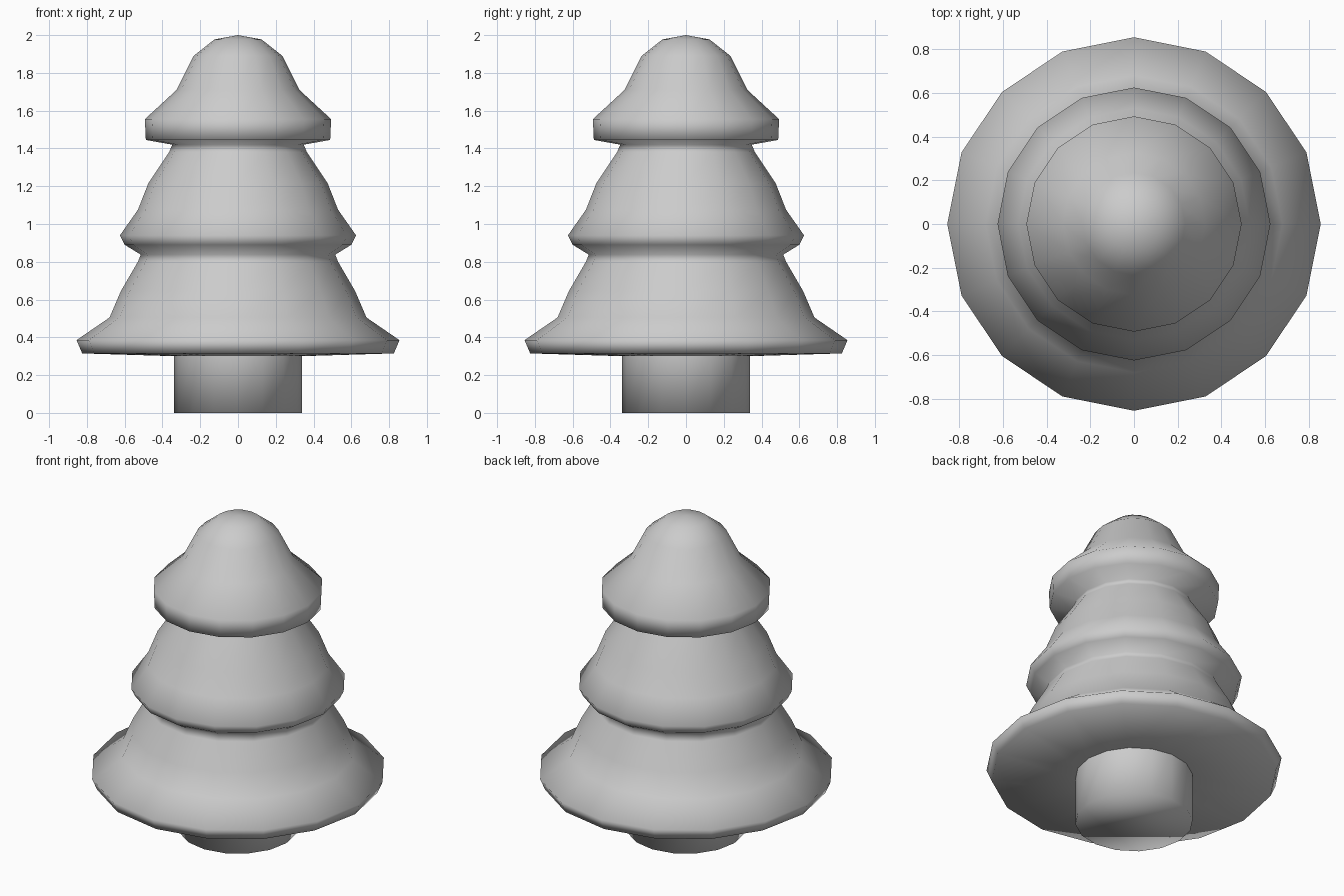
import bpy
import bmesh
from math import cos, sin, tau

SIDES = 16

cube = bpy.data.objects.get("Cube")
if cube:
    bpy.data.objects.remove(cube, do_unlink=True)

# One plain grey for everything
grey = bpy.data.materials.new("plain grey")
grey.use_nodes = True
colour = (0.6, 0.6, 0.6, 1)
grey.diffuse_color = colour
grey.node_tree.nodes["Principled BSDF"].inputs["Base Color"].default_value = colour


def lathe(name, profile, cap_start=False, cap_end=False):
    """Turn a (radius, height) profile, listed bottom to top, around z."""
    bm = bmesh.new()
    rings = []
    for r, z in profile:
        if r == 0:
            rings.append([bm.verts.new((0, 0, z))] * SIDES)
        else:
            rings.append([bm.verts.new((r * cos(tau * i / SIDES), r * sin(tau * i / SIDES), z))
                          for i in range(SIDES)])
    for low, high in zip(rings, rings[1:]):
        for i in range(SIDES):
            j = (i + 1) % SIDES
            corners = dict.fromkeys((low[i], low[j], high[j], high[i]))
            bm.faces.new(list(corners))
    if cap_start:
        bm.faces.new(rings[0][::-1])
    if cap_end:
        bm.faces.new(rings[-1])
    for face in bm.faces:
        face.smooth = True
    bmesh.ops.recalc_face_normals(bm, faces=bm.faces)
    mesh = bpy.data.meshes.new(name)
    bm.to_mesh(mesh)
    bm.free()
    mesh.materials.append(grey)
    obj = bpy.data.objects.new(name, mesh)
    bpy.context.collection.objects.link(obj)
    return obj


# Trunk, reaching just inside the lowest tier
lathe("trunk", [(0.34, 0), (0.34, 0.32)], cap_start=True)

# Three flared tiers, joined in one turned outline
lower_tier = [(0.33, 0.30), (0.825, 0.315), (0.855, 0.385), (0.68, 0.505), (0.62, 0.645), (0.53, 0.80)]
middle_tier = [(0.515, 0.838), (0.60, 0.89), (0.625, 0.94), (0.53, 1.075), (0.475, 1.215), (0.365, 1.38)]
upper_tier = [(0.348, 1.42), (0.488, 1.445), (0.493, 1.555), (0.325, 1.71), (0.235, 1.89), (0.125, 1.977), (0, 2)]
lathe("foliage", lower_tier + middle_tier + upper_tier, cap_start=True)
